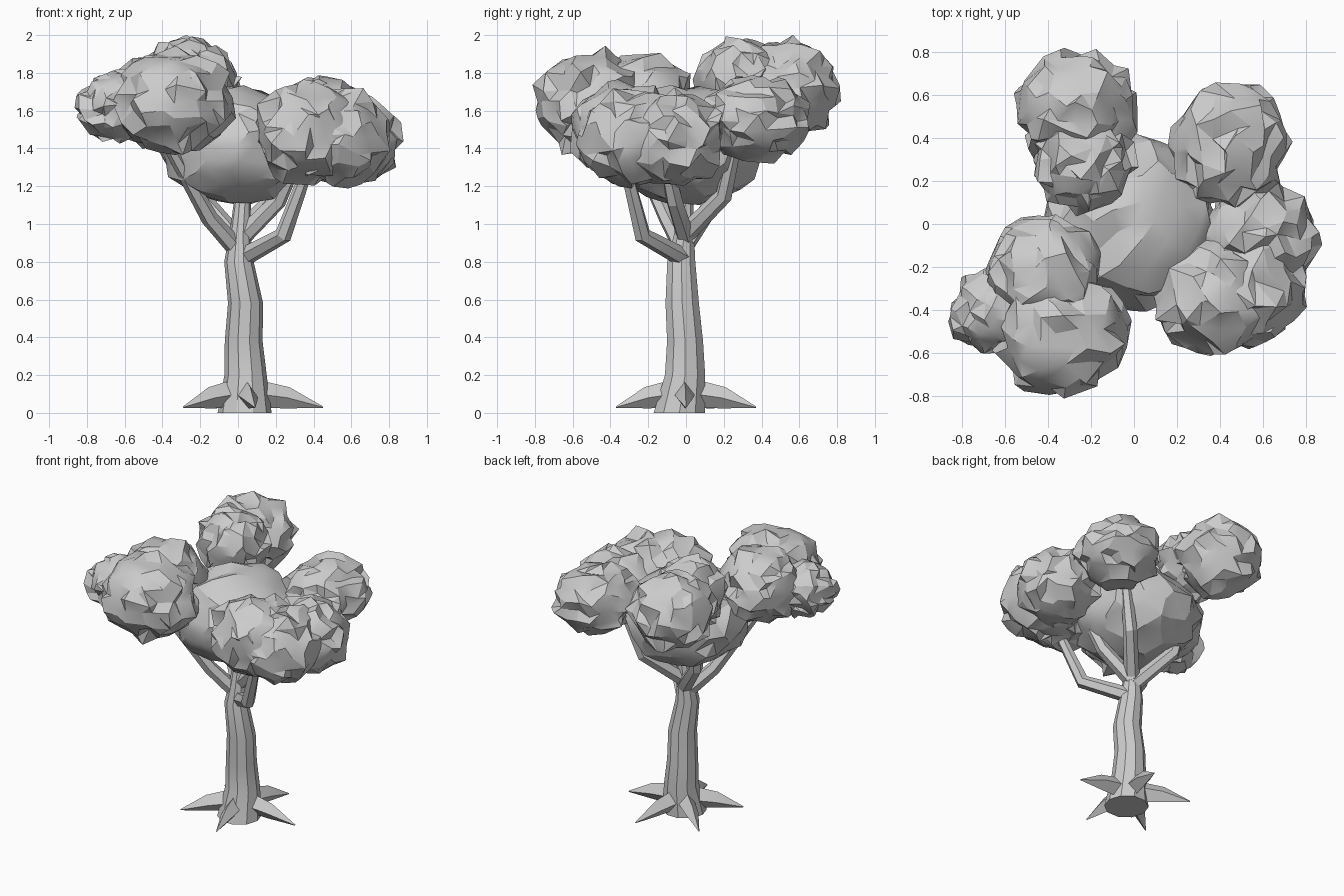
import bpy
import bmesh
import random
from math import cos, sin, tau
from mathutils import Vector, noise

if "Cube" in bpy.data.objects:
    bpy.data.objects.remove(bpy.data.objects["Cube"])
random.seed(11)

grey = bpy.data.materials.new("plain grey")
grey.use_nodes = True
grey.diffuse_color = (0.6, 0.6, 0.6, 1)
grey.node_tree.nodes["Principled BSDF"].inputs["Base Color"].default_value = grey.diffuse_color


def finish(bm, name, angle):
    """Turn a bmesh into a shaded object."""
    bmesh.ops.recalc_face_normals(bm, faces=bm.faces)
    mesh = bpy.data.meshes.new(name)
    bm.to_mesh(mesh)
    bm.free()
    mesh.materials.append(grey)
    obj = bpy.data.objects.new(name, mesh)
    bpy.context.collection.objects.link(obj)
    bpy.ops.object.select_all(action="DESELECT")
    obj.select_set(True)
    bpy.context.view_layer.objects.active = obj
    bpy.ops.object.shade_smooth_by_angle(angle=angle)


def tube(name, path, radii, sides, flat_rings=False, tall=1.0):
    """Tapered limb through the path points."""
    bm = bmesh.new()
    points = [Vector(p) for p in path]
    rings = []
    for i, (p, r) in enumerate(zip(points, radii)):
        along = points[min(i + 1, len(points) - 1)] - points[max(i - 1, 0)]
        if flat_rings:
            u, v = Vector((1, 0, 0)), Vector((0, 1, 0))
        else:
            u = along.cross(Vector((0, 0, 1))).normalized()
            v = u.cross(along).normalized()
        rings.append([bm.verts.new(p + u * r * cos(tau * k / sides) + v * r * tall * sin(tau * k / sides))
                      for k in range(sides)])
    for a, b in zip(rings, rings[1:]):
        for k in range(sides):
            n = (k + 1) % sides
            bm.faces.new((a[k], a[n], b[n], b[k]))
    bm.faces.new(rings[0])
    bm.faces.new(rings[-1])
    finish(bm, name, 0.35)


def foliage(name, centre, size, rough):
    """Crumpled leaf ball with calm patches between broken ones."""
    bm = bmesh.new()
    bmesh.ops.create_icosphere(bm, subdivisions=3, radius=1)
    centre, size = Vector(centre), Vector(size)
    for v in bm.verts:
        d = v.co.normalized()
        calm = noise.noise(d * 1.8 + centre * 7)
        amount = rough * (0.35 if calm > 0.2 else 1.0)
        jitter = Vector([random.uniform(-1, 1) for _ in range(3)]) * amount
        bump = 0.97 + 0.05 * noise.noise(d * 2.5 + centre * 3)
        v.co = centre + (d * bump + jitter) * size
    finish(bm, name, 0.42)


# Trunk with a slight sway
tube("trunk",
     [(0.035, -0.035, 0), (0.04, -0.005, 0.2), (0.03, -0.005, 0.38), (0.04, -0.02, 0.58),
      (0.005, -0.025, 0.8), (0.01, -0.01, 0.95), (0.03, 0, 1.2)],
     [0.143, 0.112, 0.1, 0.093, 0.078, 0.055, 0.04], 10, flat_rings=True)

# Spiked roots
for i, (x, y) in enumerate([(0.45, 0), (0.09, -0.37), (-0.29, -0.23), (-0.27, 0.24), (0.14, 0.37)]):
    c = Vector((0.03, -0.01, 0))
    tip = Vector((x, y, 0.03))
    mid = c.lerp(tip, 0.55)
    mid.z = 0.08
    tube(f"root_{i + 1}", [(c.x, c.y, 0.11), mid, tip], [0.062, 0.044, 0.003], 4, tall=1.3)

# Branches reaching into each leaf cluster
branches = {
    "front_left_branch": [(0.02, -0.01, 0.82), (0.24, -0.23, 0.94), (0.37, -0.32, 1.3)],
    "front_right_branch": [(0.02, 0, 0.84), (-0.15, -0.1, 1.03), (-0.37, -0.28, 1.42)],
    "back_right_branch": [(0.01, 0, 0.9), (-0.19, 0.16, 1.14), (-0.26, 0.25, 1.58)],
    "back_left_branch": [(0.02, 0, 0.95), (0.2, 0.2, 1.15), (0.31, 0.28, 1.5)],
    "inner_branch": [(0.02, 0, 0.93), (0.21, -0.06, 1.12), (0.34, -0.12, 1.4)],
}
for name, path in branches.items():
    tube(name, path, [0.052, 0.046, 0.032], 6)

# Coarse leaf mass in the middle
foliage("centre_leaves", (-0.01, 0, 1.415), (0.42, 0.42, 0.32), 0.07)

# Leaf clusters around it
clusters = {
    "front_right_leaves": [((-0.34, -0.5, 1.645), (0.32, 0.3, 0.28)),
                           ((-0.43, -0.22, 1.66), (0.27, 0.27, 0.25)),
                           ((-0.65, -0.4, 1.62), (0.21, 0.2, 0.18))],
    "front_left_leaves": [((0.38, -0.33, 1.48), (0.3, 0.29, 0.27)),
                          ((0.53, -0.28, 1.46), (0.28, 0.29, 0.26)),
                          ((0.59, -0.07, 1.45), (0.27, 0.27, 0.25))],
    "back_left_leaves": [((0.44, 0.375, 1.555), (0.28, 0.29, 0.225))],
    "back_right_leaves": [((-0.27, 0.54, 1.715), (0.28, 0.27, 0.26)),
                          ((-0.24, 0.29, 1.75), (0.24, 0.24, 0.24))],
}
for name, lobes in clusters.items():
    for i, (centre, size) in enumerate(lobes):
        foliage(f"{name}_{i + 1}", centre, size, 0.13)
